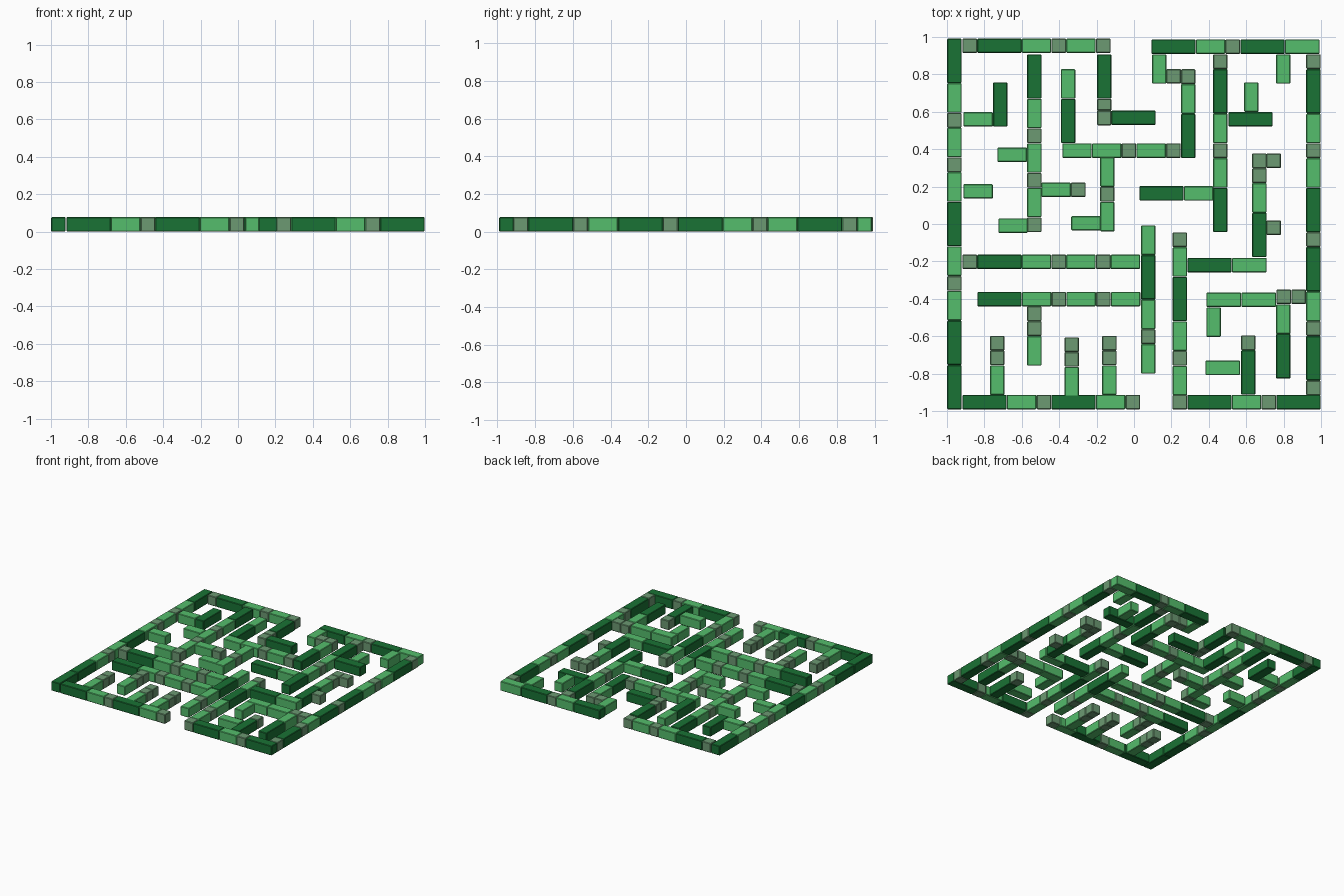
import bpy, bmesh
from mathutils import Matrix, Vector

if "Cube" in bpy.data.objects:
    bpy.data.objects.remove(bpy.data.objects["Cube"])

U = 0.0793        # block module
W = 0.077         # wall thickness and height
GAP = 0.001


def material(name, color):
    m = bpy.data.materials.new(name)
    m.diffuse_color = color
    m.use_nodes = True
    m.node_tree.nodes["Principled BSDF"].inputs["Base Color"].default_value = m.diffuse_color
    return m


MATS = [material("grey_green", (0.15, 0.32, 0.17, 1)),
        material("light_green", (0.09, 0.51, 0.15, 1)),
        material("dark_green", (0.01, 0.17, 0.035, 1))]

# block code: (length in modules, material index)
BLOCKS = {"s": (1, 0), "m": (2, 1), "l": (3, 2), "w": (2.36, 1), "h": (0.8, 0)}


def wall(name, start, direction, blocks):
    """A run of hedge blocks laid end to end from start."""
    bm = bmesh.new()
    d = Vector(direction)
    pos = 0.0
    for code in blocks:
        units, mat = BLOCKS[code]
        length = units * U
        c = start + d * (pos + length / 2)
        along = length - GAP
        size = (along, W, W) if d.x else (W, along, W)
        mtx = Matrix.Translation((c.x, c.y, W / 2)) @ Matrix.Diagonal((*size, 1))
        verts = bmesh.ops.create_cube(bm, size=1, matrix=mtx)["verts"]
        for f in {f for v in verts for f in v.link_faces}:
            f.material_index = mat
        pos += length
    me = bpy.data.meshes.new(name)
    bm.to_mesh(me)
    bm.free()
    for m in MATS:
        me.materials.append(m)
    ob = bpy.data.objects.new(name, me)
    bpy.context.collection.objects.link(ob)
    bev = ob.modifiers.new("soft_edges", "BEVEL")
    bev.width = 0.004
    bev.segments = 1


def row(x, y, blocks, name="cross_wall"):      # runs left to right
    wall(name, Vector((x, y, 0)), (1, 0, 0), blocks)


def col(x, y, blocks, name="long_wall"):       # runs back to front
    wall(name, Vector((x, y, 0)), (0, -1, 0), blocks)


# outer walls with two entrances
col(-0.960, 0.991, "lmsmsmlmsmll", "left_outer_wall")
col(0.959, 0.908, "slmsmlslmsls", "right_outer_wall")
row(-0.918, 0.953, "slmsms", "back_outer_wall_left")
row(0.092, 0.948, "lmslw", "back_outer_wall_right")
row(-0.918, -0.952, "lmslms", "front_outer_wall_left")
row(0.205, -0.952, "slmsl", "front_outer_wall_right")

# back left quarter
col(-0.533, 0.908, "lmsmsms")
col(-0.715, 0.758, "l")
col(-0.352, 0.828, "ml")
col(-0.159, 0.908, "lhs")
col(-0.143, 0.357, "msm")
row(-0.913, 0.560, "m")
row(-0.731, 0.370, "m")
row(-0.913, 0.175, "m")
row(-0.726, -0.009, "m")
row(-0.496, 0.183, "ms")
row(-0.384, 0.392, "mmsms")
row(-0.122, 0.568, "l")
row(-0.336, 0.004, "m")

# back right quarter
col(0.135, 0.908, "m")
col(0.290, 0.828, "sml")
col(0.461, 0.908, "slmsml")
col(0.627, 0.758, "m")
col(0.798, 0.908, "m")
col(0.670, 0.378, "ssml")
row(0.172, 0.790, "s")
row(0.028, 0.164, "lm")
row(0.504, 0.560, "l")
row(0.707, 0.338, "s")
row(0.707, -0.020, "s")

# front left quarter
row(-0.918, -0.202, "slmsmsm")
row(-0.838, -0.402, "lmsmsm")
col(-0.533, -0.440, "ssm")
for x, y in ((-0.731, -0.597), (-0.333, -0.605), (-0.132, -0.597)):
    col(x, y, "ssm")
col(0.076, -0.007, "mlmsm")

# front right quarter
col(0.245, -0.044, "smlmsm")
row(0.285, -0.220, "lw")
row(0.386, -0.405, "ww")
row(0.761, -0.389, "ss")
col(0.426, -0.445, "m")
col(0.798, -0.429, "ml")
row(0.381, -0.769, "w")
col(0.611, -0.595, "sl")
